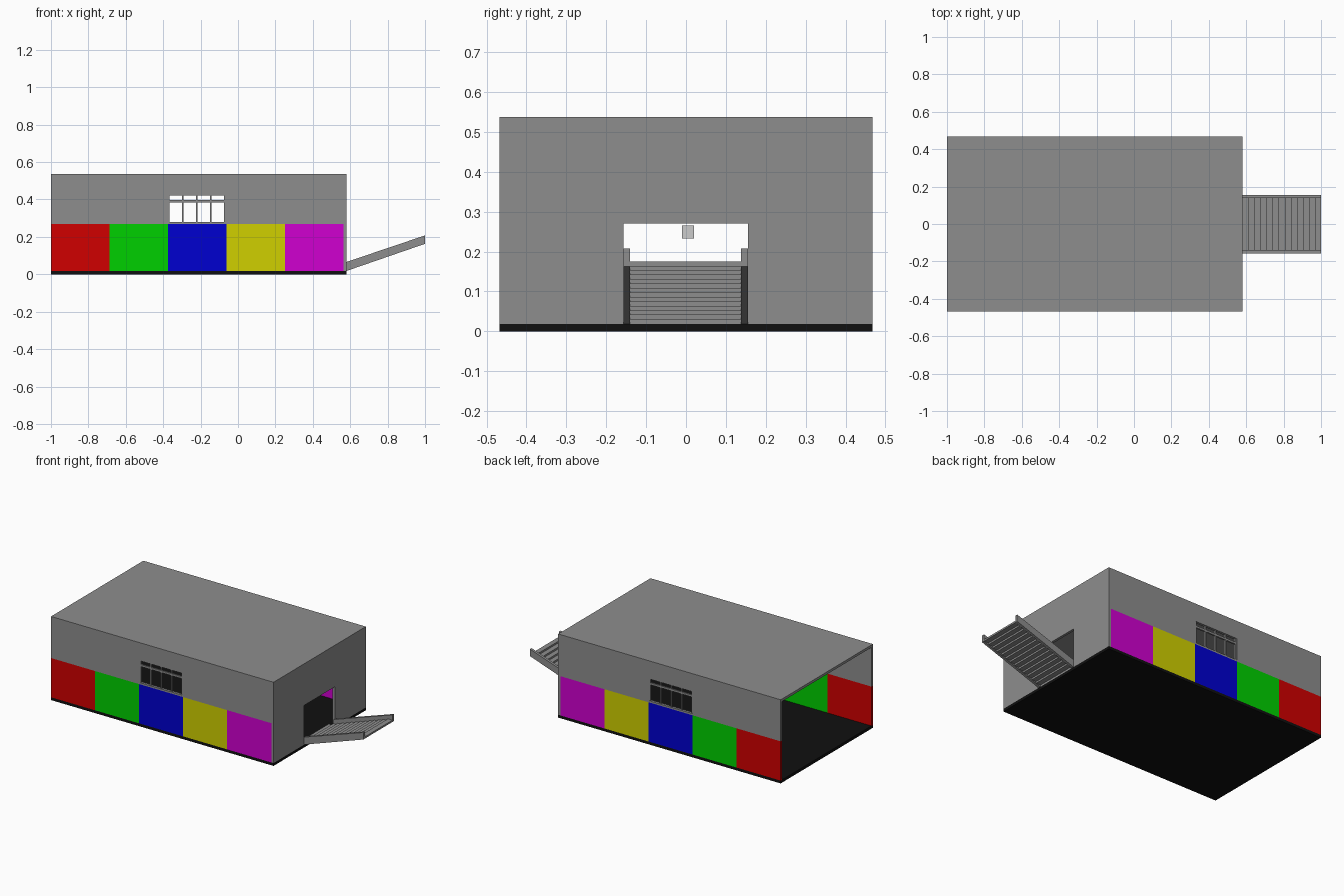
import bpy, bmesh

if "Cube" in bpy.data.objects:
    bpy.data.objects.remove(bpy.data.objects["Cube"])

X0, X1, Y, H = -1.0, 0.58, 0.468, 0.537    # building extents
T, F, P = 0.016, 0.018, 0.27               # wall thickness, floor top, panel top


def material(name, rgb):
    m = bpy.data.materials.new(name)
    m.diffuse_color = (*rgb, 1)
    m.use_nodes = True
    m.node_tree.nodes["Principled BSDF"].inputs["Base Color"].default_value = m.diffuse_color
    return m


GREY = material("grey", (0.27, 0.27, 0.27))
BLACK = material("black", (0.005, 0.005, 0.005))


def finish(name, bm, mat):
    bmesh.ops.recalc_face_normals(bm, faces=bm.faces)
    me = bpy.data.meshes.new(name)
    bm.to_mesh(me)
    bm.free()
    ob = bpy.data.objects.new(name, me)
    bpy.context.collection.objects.link(ob)
    if mat:
        me.materials.append(mat)
    return ob


def add_box(bm, x, y, z):
    vs = bmesh.ops.create_cube(bm, size=1)["verts"]
    for v in vs:
        v.co = [(a + b) / 2 + c * (b - a) for (a, b), c in zip((x, y, z), v.co)]


def boxes(name, items, mat=GREY):
    bm = bmesh.new()
    for item in items:
        add_box(bm, *item)
    return finish(name, bm, mat)


def prism(name, profile, y0, y1):
    # xz profile extruded along y
    bm = bmesh.new()
    f = bm.faces.new([bm.verts.new((x, y0, z)) for x, z in profile])
    ext = bmesh.ops.extrude_face_region(bm, geom=[f])["geom"]
    for v in ext:
        if isinstance(v, bmesh.types.BMVert):
            v.co.y = y1
    return finish(name, bm, GREY)


# Floor and roof
boxes("floor", [((X0, X1), (-Y, Y), (0, F))], BLACK)
boxes("roof", [((X0, X1), (-Y, Y), (H - T, H))])

# End wall with doorway
D0, D1 = -0.157, 0.155
ex = (X1 - T, X1)
boxes("end_wall", [(ex, (-Y, D0), (F, H - T)), (ex, (D1, Y), (F, H - T)),
                   (ex, (D0, D1), (P, H - T))])

# Side walls: coloured lower panels, grey upper wall, barred windows
C = 0.63
colors = [("red", (C, 0, 0)), ("green", (0, C, 0)), ("blue", (0, 0, C)),
          ("yellow", (C, C, 0)), ("magenta", (C, 0, C))]
mats = [material(n, c) for n, c in colors]
W0, W1, WB, WT = -0.373, -0.067, 0.281, 0.421
XE = X1 - T
step = (XE - X0) / 5
for side, sign in (("front", -1), ("back", 1)):
    y = tuple(sorted((sign * Y, sign * (Y - T))))
    for i, m in enumerate(mats):
        boxes(f"{side}_{m.name}_panel",
              [((X0 + i * step, X0 + (i + 1) * step), y, (F, P))], m)
    boxes(f"{side}_upper_wall", [((X0, W0), y, (P, H - T)), ((W1, XE), y, (P, H - T)),
                                 ((W0, W1), y, (P, WB)), ((W0, W1), y, (WT, H - T))])
    yb = tuple(sorted((sign * (Y - 0.003), sign * (Y - 0.013))))
    pitch = (W1 - W0 - 0.008) / 4
    bars = [((W0 + i * pitch, W0 + i * pitch + 0.008), yb, (WB, WT)) for i in range(5)]
    bars.append(((W0, W1), yb, (0.384, 0.397)))
    boxes(f"{side}_window_bars", bars)

# Stair ramp: two side rails with stepped treads, the first one in the doorway
rail = [(X1, 0.018), (X1, 0.066), (1.0, 0.208), (1.0, 0.163)]
prism("ramp_rail_front", rail, D0, D0 + 0.017)
prism("ramp_rail_back", rail, D1 - 0.017, D1)
n = 13
dx, dz = (1.0 - X1) / n, 0.01115
boxes("ramp_treads", [((X1 + (i - 1) * dx, X1 + i * dx), (D0 + 0.017, D1 - 0.017),
                       (F + i * dz, F + i * dz + 0.0115)) for i in range(n + 1)])

# Small light block inside the hall (default grey)
boxes("inner_block", [((-0.015, 0.015), (-0.01, 0.02), (0.233, 0.265))], None)
